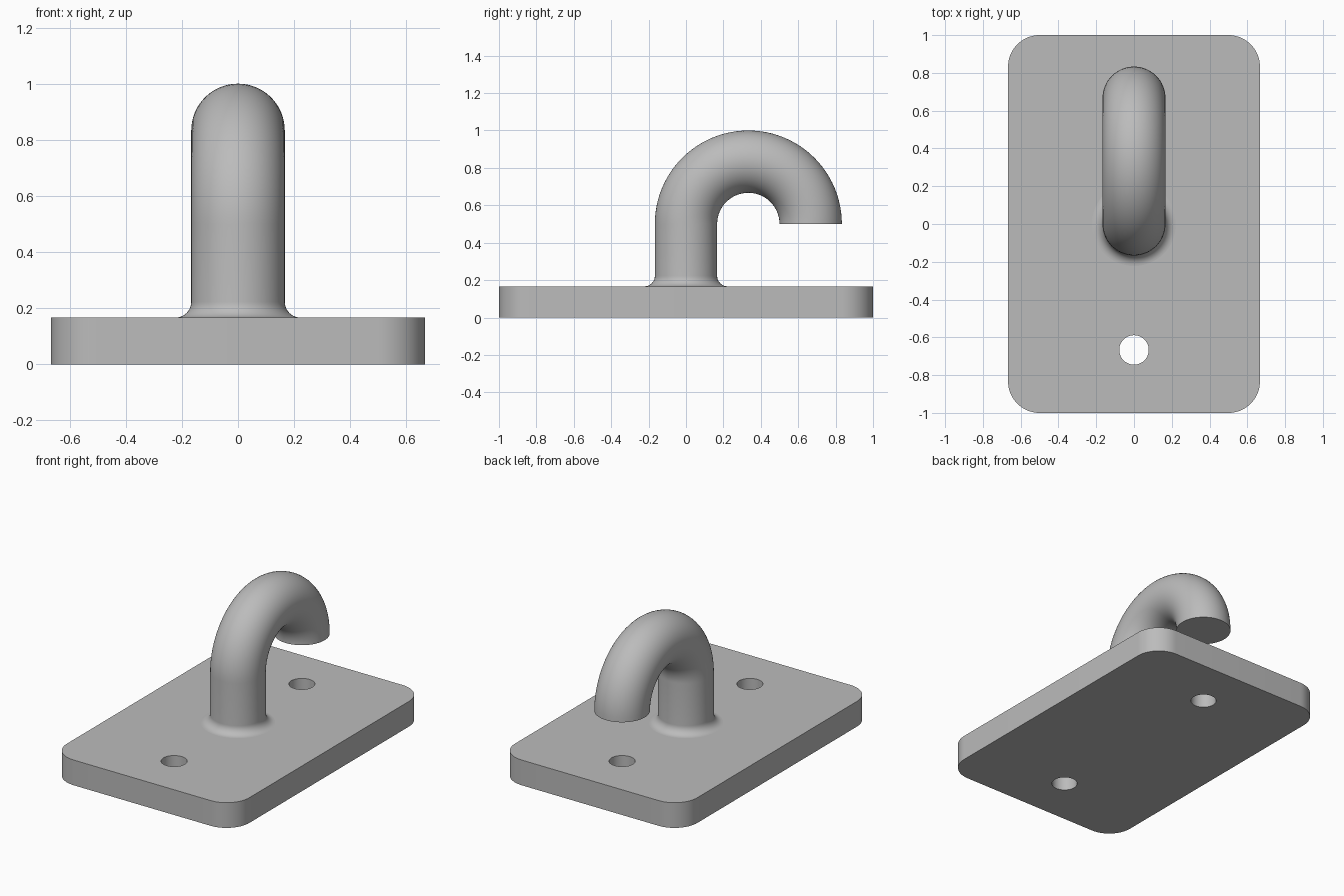
import bpy
import bmesh
from math import sin, cos, pi, radians

cube = bpy.data.objects.get("Cube")
if cube:
    bpy.data.objects.remove(cube, do_unlink=True)

HALF_X, HALF_Y, THICK = 2 / 3, 1.0, 1 / 6   # plate
CORNER = 1 / 6
HOLE_Y, HOLE_R = 2 / 3, 0.078
ROD_R, BEND_R, BEND_Z = 1 / 6, 1 / 3, 0.5   # hook
FILLET = 0.056
SIDES = 64

grey = bpy.data.materials.new("plain grey")
grey.use_nodes = True
colour = (0.5, 0.5, 0.5, 1)
grey.diffuse_color = colour
grey.node_tree.nodes["Principled BSDF"].inputs["Base Color"].default_value = colour


def make_object(name, bm):
    bmesh.ops.recalc_face_normals(bm, faces=bm.faces)
    mesh = bpy.data.meshes.new(name)
    bm.to_mesh(mesh)
    bm.free()
    mesh.materials.append(grey)
    obj = bpy.data.objects.new(name, mesh)
    bpy.context.collection.objects.link(obj)
    return obj


def activate(obj):
    bpy.ops.object.select_all(action="DESELECT")
    obj.select_set(True)
    bpy.context.view_layer.objects.active = obj


def prism(bm, outline, bottom, top):
    face = bm.faces.new([bm.verts.new((x, y, bottom)) for x, y in outline])
    extruded = bmesh.ops.extrude_face_region(bm, geom=[face], use_keep_orig=True)
    verts = [v for v in extruded["geom"] if isinstance(v, bmesh.types.BMVert)]
    bmesh.ops.translate(bm, verts=verts, vec=(0, 0, top - bottom))


def arc(cx, cy, radius, start, sweep, steps):
    angles = [start + sweep * i / steps for i in range(steps + 1)]
    return [(cx + radius * cos(a), cy + radius * sin(a)) for a in angles]


# Base plate with rounded corners
outline = []
for quarter, (sx, sy) in enumerate([(1, 1), (-1, 1), (-1, -1), (1, -1)]):
    outline += arc(sx * (HALF_X - CORNER), sy * (HALF_Y - CORNER),
                   CORNER, quarter * pi / 2, pi / 2, 16)
bm = bmesh.new()
prism(bm, outline, 0, THICK)
plate = make_object("base_plate", bm)

# Two screw holes through the plate
bm = bmesh.new()
for side in (-1, 1):
    prism(bm, arc(0, side * HOLE_Y, HOLE_R, 0, 2 * pi, 48)[:-1], -0.1, THICK + 0.1)
cutter = make_object("hole_cutter", bm)
cutter.hide_render = True
cut = plate.modifiers.new("screw_holes", "BOOLEAN")
cut.operation = "DIFFERENCE"
cut.solver = "EXACT"
cut.object = cutter
activate(plate)
bpy.ops.object.modifier_apply(modifier=cut.name)
bpy.data.objects.remove(cutter, do_unlink=True)

# Hook sections: (y, z, tilt, radius) for flared foot, shank and bend
sections = []
for i in range(11):
    a = pi / 2 * i / 10
    sections.append((0, THICK + FILLET * (1 - cos(a)), 0, ROD_R + FILLET * (1 - sin(a))))
for i in range(49):
    a = pi * i / 48
    sections.append((BEND_R * (1 - cos(a)), BEND_Z + BEND_R * sin(a), a, ROD_R))

# Skin the sections and close the tip
bm = bmesh.new()
rings = []
for y, z, tilt, r in sections:
    ring = []
    for k in range(SIDES):
        t = 2 * pi * k / SIDES
        out = r * sin(t)
        ring.append(bm.verts.new((r * cos(t), y + out * cos(tilt), z - out * sin(tilt))))
    rings.append(ring)
for low, high in zip(rings, rings[1:]):
    for k in range(SIDES):
        n = (k + 1) % SIDES
        bm.faces.new((low[k], low[n], high[n], high[k]))
bm.faces.new(rings[-1])
hook = make_object("hook", bm)

for obj in (plate, hook):
    activate(obj)
    bpy.ops.object.shade_smooth_by_angle(angle=radians(30))
